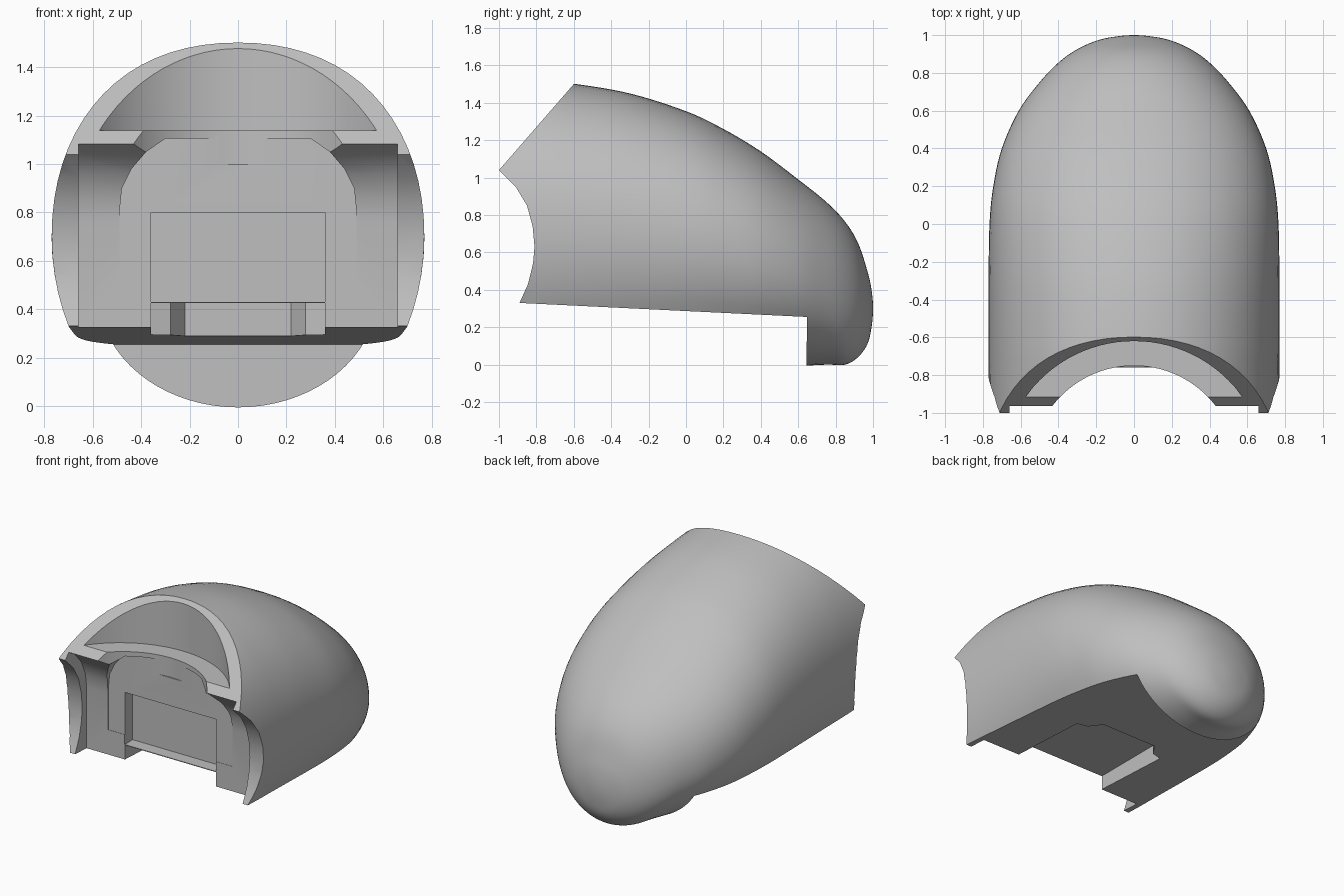
import bpy, bmesh, math

if "Cube" in bpy.data.objects:
    bpy.data.objects.remove(bpy.data.objects["Cube"])

SIDES, STEPS = 72, 5

grey = bpy.data.materials.new("plain grey")
grey.diffuse_color = (0.52, 0.52, 0.52, 1)
grey.use_nodes = True
grey.node_tree.nodes["Principled BSDF"].inputs["Base Color"].default_value = grey.diffuse_color


def make_object(name, bm):
    bmesh.ops.recalc_face_normals(bm, faces=bm.faces)
    mesh = bpy.data.meshes.new(name)
    bm.to_mesh(mesh)
    bm.free()
    ob = bpy.data.objects.new(name, mesh)
    bpy.context.collection.objects.link(ob)
    mesh.materials.append(grey)
    return ob


def prism(name, pts, lo, hi, axis):
    """Extrude a 2D outline along x, y or z."""
    def place(a, b, h):
        return {'x': (h, a, b), 'y': (a, h, b), 'z': (a, b, h)}[axis]
    bm = bmesh.new()
    rings = [[bm.verts.new(place(a, b, h)) for a, b in pts] for h in (lo, hi)]
    n = len(pts)
    for ring in rings:
        bm.faces.new(ring)
    for i in range(n):
        j = (i + 1) % n
        bm.faces.new((rings[0][i], rings[0][j], rings[1][j], rings[1][i]))
    return make_object(name, bm)


def mirrored(half):
    return half + [(-x, b) for x, b in reversed(half)]


def circle(cy, r, n=96):
    return [(r * math.cos(2 * math.pi * i / n), cy + r * math.sin(2 * math.pi * i / n))
            for i in range(n)]


def cut(body, tool, operation='DIFFERENCE'):
    tool.hide_render = True
    mod = body.modifiers.new(tool.name, 'BOOLEAN')
    mod.operation, mod.solver, mod.object = operation, 'EXACT', tool
    bpy.context.view_layer.objects.active = body
    bpy.ops.object.modifier_apply(modifier=mod.name)
    bpy.data.objects.remove(tool, do_unlink=True)


# Rounded body: stations of y, top, bottom, half width, height of widest point
stations = [
    (-1.15, 1.53, -.19, .77, .70), (-.80, 1.52, -.19, .77, .70),
    (-.60, 1.502, -.17, .77, .70), (-.30, 1.45, -.14, .77, .69),
    (0, 1.355, -.10, .765, .66), (.20, 1.26, -.07, .745, .62),
    (.40, 1.14, -.04, .70, .56), (.60, .99, -.01, .61, .49),
    (.75, .87, 0, .50, .43), (.85, .765, 0, .405, .38),
    (.92, .65, .04, .31, .34), (.97, .50, .11, .20, .31),
    (.992, .40, .20, .10, .30), (1, .30, .30, 0, .30)]
ghost = (.992, .20, .40, -.10, .30)
path = [stations[0]] + stations + [ghost]


def spline(p0, p1, p2, p3, t):
    return [.5 * (2 * b + (c - a) * t + (2 * a - 5 * b + 4 * c - d) * t * t
                  + (3 * b - a - 3 * c + d) * t ** 3)
            for a, b, c, d in zip(p0, p1, p2, p3)]


bm = bmesh.new()
rings = []
for i in range(len(stations) - 1):
    for s in range(STEPS):
        y, top, bot, hw, cz = spline(*path[i:i + 4], s / STEPS)
        ring = []
        for k in range(SIDES):
            a = 2 * math.pi * k / SIDES
            c, sn = math.cos(a), math.sin(a)
            e = 2 / 2.12 if sn > 0 else 1
            x = math.copysign(abs(c) ** e, c) * hw
            z = cz + (top - cz if sn > 0 else cz - bot) * math.copysign(abs(sn) ** e, sn)
            ring.append(bm.verts.new((x, y, z)))
        rings.append(ring)
for r0, r1 in zip(rings, rings[1:]):
    for k in range(SIDES):
        j = (k + 1) % SIDES
        bm.faces.new((r0[k], r0[j], r1[j], r1[k]))
bm.faces.new(rings[0])
tip = bm.verts.new((0, 1, .30))
for k in range(SIDES):
    bm.faces.new((rings[-1][k], rings[-1][(k + 1) % SIDES], tip))
body = make_object("rounded_shell", bm)

# Side outline: slanted brow, hollow front edge, flat underside and rear lip
cut(body, prism("side_outline", [
    (-1, 1.04), (-.34, 1.799), (1.2, 1.799), (1.2, -.4), (.64, -.4), (.647, .255),
    (-.89, .33), (-.845, .43), (-.818, .54), (-.81, .63), (-.82, .74),
    (-.85, .85), (-.91, .95)], -1.2, 1.2, 'x'), 'INTERSECT')

# Flat-backed front pocket with a curved shoulder
cut(body, prism("front_pocket", [
    (-1.4, -.1), (-.76, -.1), (-.76, .76), (-.775, .86), (-.82, .96),
    (-.89, 1.04), (-.965, 1.085), (-1.4, 1.085)], -.66, .66, 'x'))
cut(body, prism("pocket_arch", mirrored([
    (.49, .5), (.49, .80), (.48, .90), (.44, .98), (.38, 1.05), (.30, 1.105)]),
    -1.4, -.758, 'y'))

# Curved shelf edge and the curved wall above the shelf
cut(body, prism("shelf_edge", circle(-1.295, .545), 1.0, 1.3, 'z'))
cut(body, prism("brow_hollow", circle(-1.325, .705), 1.138, 2, 'z'))

# Square recess in the pocket and the channel under it
cut(body, prism("recess", mirrored([(.36, .43), (.36, .80)]), -1.4, -.67, 'y'))
cut(body, prism("channel", mirrored([
    (.359, -1.3), (.359, -.16), (.28, -.14), (.22, -.05)]), -.3, .425, 'z'))

bpy.ops.object.select_all(action='DESELECT')
body.select_set(True)
bpy.context.view_layer.objects.active = body
bpy.ops.object.shade_smooth_by_angle(angle=math.radians(30))
